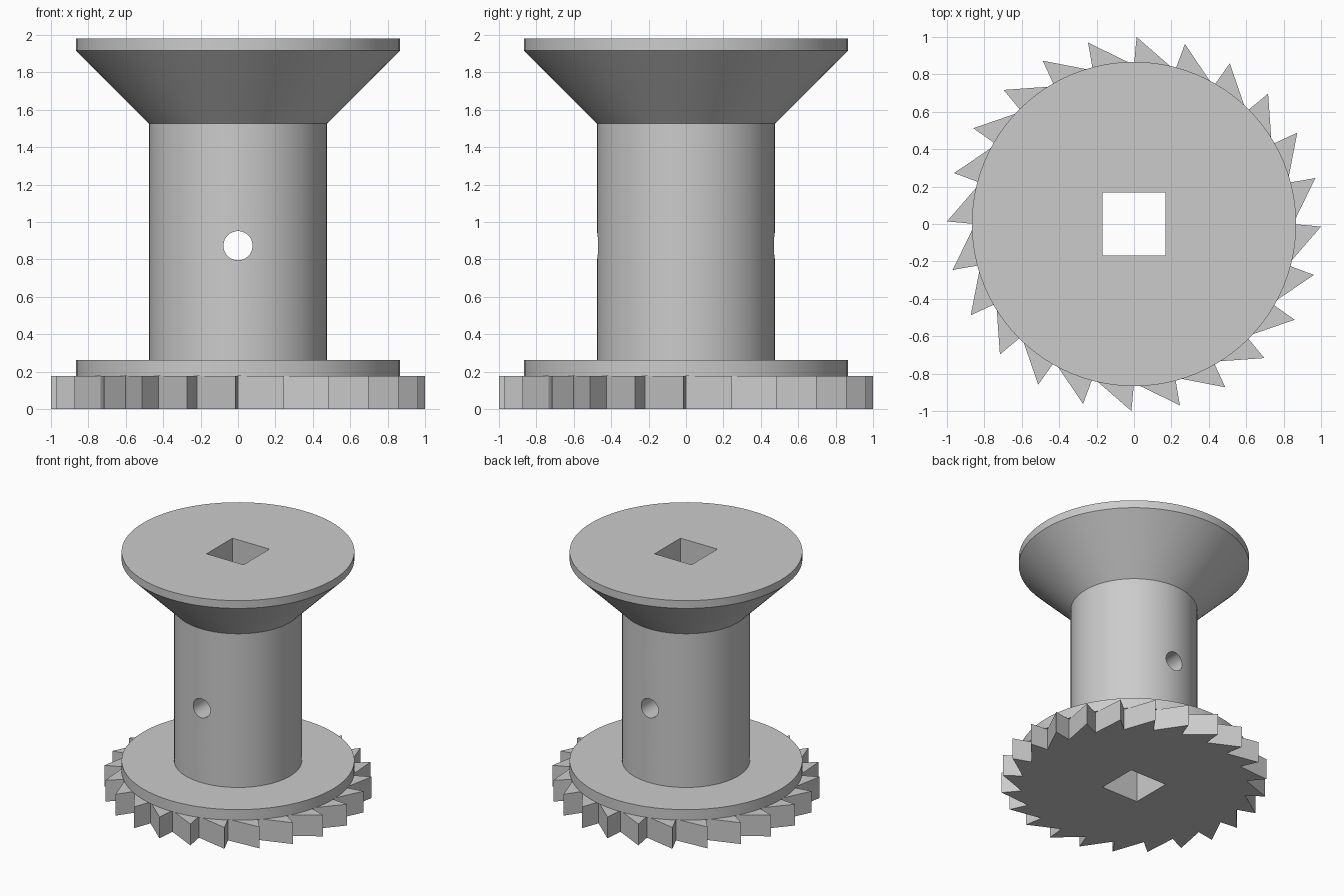
import bpy, bmesh, math
from mathutils import Matrix

if "Cube" in bpy.data.objects:
    bpy.data.objects.remove(bpy.data.objects["Cube"], do_unlink=True)

SEGMENTS = 96
TEETH = 24
WHEEL_TOP = 0.175

grey = bpy.data.materials.new("plain grey")
grey.use_nodes = True
grey.diffuse_color = (0.6, 0.6, 0.6, 1)
grey.node_tree.nodes["Principled BSDF"].inputs["Base Color"].default_value = (0.6, 0.6, 0.6, 1)


def make_object(name, bm):
    bmesh.ops.recalc_face_normals(bm, faces=bm.faces[:])
    mesh = bpy.data.meshes.new(name)
    bm.to_mesh(mesh)
    bm.free()
    mesh.materials.append(grey)
    obj = bpy.data.objects.new(name, mesh)
    bpy.context.collection.objects.link(obj)
    return obj


def lathe(name, profile):
    """Closed solid of revolution from (radius, height) points, bottom to top."""
    bm = bmesh.new()
    rings = []
    for radius, z in profile:
        rings.append([bm.verts.new((radius * math.cos(i * math.tau / SEGMENTS),
                                    radius * math.sin(i * math.tau / SEGMENTS), z))
                      for i in range(SEGMENTS)])
    for low, high in zip(rings, rings[1:]):
        for i in range(SEGMENTS):
            j = (i + 1) % SEGMENTS
            bm.faces.new((low[i], low[j], high[j], high[i]))
    bm.faces.new(rings[0])
    bm.faces.new(rings[-1])
    return make_object(name, bm)


def saw_wheel(name, root, tip, height):
    """Ratchet prism: near-radial catch faces and long sloping backs."""
    bm = bmesh.new()
    outline = []
    for i in range(TEETH):
        angle = i * math.tau / TEETH
        for radius, a in ((tip, angle - math.radians(0.8)), (root, angle)):
            outline.append(bm.verts.new((radius * math.cos(a), radius * math.sin(a), 0)))
    base = bm.faces.new(outline)
    side = bmesh.ops.extrude_face_region(bm, geom=[base], use_keep_orig=True)
    top = [v for v in side["geom"] if isinstance(v, bmesh.types.BMVert)]
    bmesh.ops.translate(bm, verts=top, vec=(0, 0, height))
    return make_object(name, bm)


def cut(obj, cutter):
    mod = obj.modifiers.new("cut", "BOOLEAN")
    mod.operation = "DIFFERENCE"
    mod.solver = "EXACT"
    mod.object = cutter
    bpy.ops.object.select_all(action="DESELECT")
    bpy.context.view_layer.objects.active = obj
    obj.select_set(True)
    bpy.ops.object.modifier_apply(modifier=mod.name)


# Toothed wheel at the base
wheel = saw_wheel("ratchet_wheel", 0.85, 1.0, WHEEL_TOP)

# Lower flange, drum, flared cone and top rim
spool = lathe("spool", [(0.867, WHEEL_TOP), (0.867, 0.262), (0.476, 0.262),
                        (0.476, 1.525), (0.867, 1.916), (0.867, 1.98)])

# Square shaft bore through everything
bm = bmesh.new()
bmesh.ops.create_cube(bm, size=1, matrix=Matrix.Translation((0, 0, 1))
                      @ Matrix.Diagonal((0.336, 0.336, 3, 1)))
bore = make_object("bore_cutter", bm)

# Round cross hole through the drum, front to back
bm = bmesh.new()
bmesh.ops.create_cone(bm, cap_ends=True, segments=40, radius1=0.078, radius2=0.078, depth=2,
                      matrix=Matrix.Translation((0, 0, 0.873))
                      @ Matrix.Rotation(math.pi / 2, 4, "X"))
pin_hole = make_object("pin_hole_cutter", bm)

cut(wheel, bore)
cut(spool, bore)
cut(spool, pin_hole)
for cutter in (bore, pin_hole):
    bpy.data.objects.remove(cutter, do_unlink=True)

# Smooth the round surfaces and keep the edges sharp
bpy.ops.object.select_all(action="DESELECT")
spool.select_set(True)
bpy.context.view_layer.objects.active = spool
bpy.ops.object.shade_smooth_by_angle(angle=math.radians(30))
